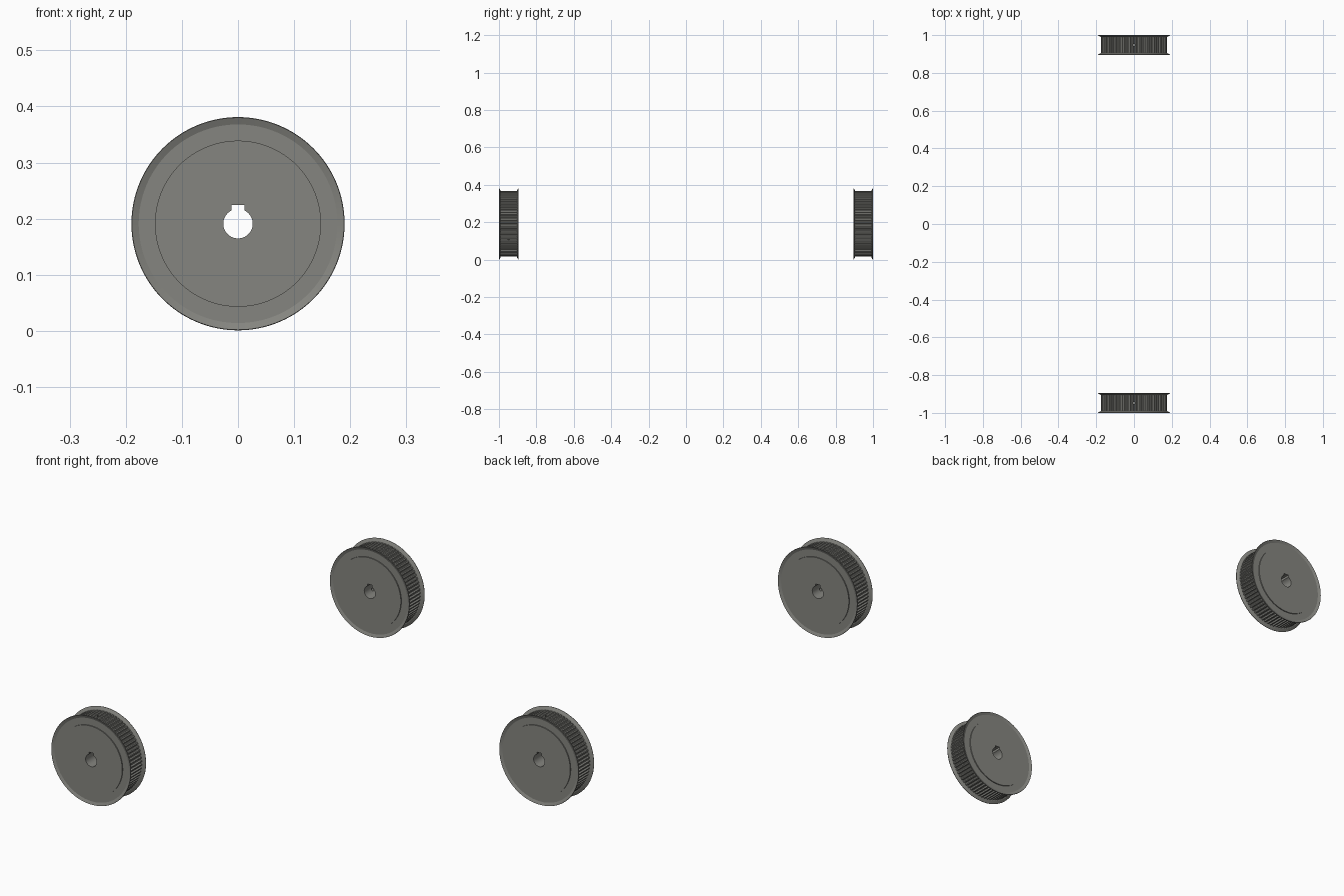
import bpy, bmesh
from math import sin, cos, pi, radians, asin
from mathutils import Matrix, Vector

if "Cube" in bpy.data.objects:
    bpy.data.objects.remove(bpy.data.objects["Cube"])

R_FLANGE, R_TOOTH, R_BOSS, R_BORE = 0.19, 0.175, 0.148, 0.0262
WIDTH, TEETH, DEPTH = 0.105, 72, 0.0068
CZ = R_FLANGE + 0.001

steel = bpy.data.materials.new("dark_steel")
steel.diffuse_color = (0.235, 0.235, 0.215, 1)
steel.use_nodes = True
steel.node_tree.nodes["Principled BSDF"].inputs["Base Color"].default_value = steel.diffuse_color


def to_object(bm, name):
    bmesh.ops.recalc_face_normals(bm, faces=bm.faces)
    me = bpy.data.meshes.new(name)
    bm.to_mesh(me)
    bm.free()
    me.materials.append(steel)
    ob = bpy.data.objects.new(name, me)
    bpy.context.collection.objects.link(ob)
    return ob


def skin(name, loops, cap=True, close=False):
    """Join equal-length point loops with quads."""
    bm = bmesh.new()
    rings = [[bm.verts.new(p) for p in lp] for lp in loops]
    pairs = list(zip(rings, rings[1:])) + ([(rings[-1], rings[0])] if close else [])
    for a, b in pairs:
        n = len(a)
        for i in range(n):
            bm.faces.new((a[i], a[(i + 1) % n], b[(i + 1) % n], b[i]))
    if cap:
        bm.faces.new(rings[0])
        bm.faces.new(rings[-1])
    return to_object(bm, name)


def circle(r, y, n):
    return [(r * cos(2 * pi * i / n), y, r * sin(2 * pi * i / n)) for i in range(n)]


def tooth_polar():
    """Rounded grooves cut into the rim: list of (radius, angle)."""
    pitch = 2 * pi / TEETH
    shape = [(-.34, 0), (-.29, .15), (-.25, .55), (-.15, .88), (0, 1),
             (.15, .88), (.25, .55), (.29, .15), (.34, 0)]
    return [(R_TOOTH - d * DEPTH, (k + f) * pitch)
            for k in range(TEETH) for f, d in shape]


def core(name):
    # toothed band with a plain boss at each end that shows through the flange
    polar = tooth_polar()
    e, t = WIDTH / 2 - 0.001, WIDTH / 2 - 0.009

    def boss(y):
        return [(R_BOSS * cos(a), y, R_BOSS * sin(a)) for r, a in polar]

    def teeth(y):
        return [(r * cos(a), y, r * sin(a)) for r, a in polar]
    return skin(name, [boss(-e), boss(-t), teeth(-t), teeth(t), boss(t), boss(e)])


def bore_cutter():
    # round bore with a square keyway on top
    kw, kt = 0.0112, 0.0335
    half_gap = asin(kw / R_BORE)
    a0, sweep = pi / 2 + half_gap, 2 * pi - 2 * half_gap
    pts = [(R_BORE * cos(a0 + sweep * i / 48), R_BORE * sin(a0 + sweep * i / 48))
           for i in range(49)] + [(kw, kt), (-kw, kt)]
    return skin("bore_cutter", [[(x, y, z) for x, z in pts] for y in (-.1, .1)])


def screw_cutter(angle):
    # radial set-screw hole, from inside the bore out past the teeth
    bm = bmesh.new()
    d = Vector((sin(angle), 0, cos(angle)))
    m = Matrix.Translation(d * 0.11) @ Matrix.Rotation(angle, 4, 'Y')
    bmesh.ops.create_cone(bm, cap_ends=True, segments=20, radius1=.006,
                          radius2=.006, depth=0.18, matrix=m)
    return to_object(bm, "screw_cutter")


def flange(name, side):
    # dished sheet ring, flaring outwards at the rim: (radius, depth from outer face)
    prof = [(R_BOSS, .005), (.177, .005), (R_FLANGE - .001, 0), (R_FLANGE, .0025),
            (.178, .009), (R_BOSS, .009)]
    loops = [circle(r, side * (WIDTH / 2 - d), 128) for r, d in prof]
    return skin(name, loops, cap=False, close=True)


def smooth(ob):
    bpy.ops.object.select_all(action='DESELECT')
    ob.select_set(True)
    bpy.context.view_layer.objects.active = ob
    bpy.ops.object.shade_smooth_by_angle(angle=radians(12))


def cut(ob, cutters):
    for c in cutters:
        m = ob.modifiers.new("cut", 'BOOLEAN')
        m.operation, m.solver, m.object = 'DIFFERENCE', 'EXACT', c
    bpy.context.view_layer.update()
    dg = bpy.context.evaluated_depsgraph_get()
    me = bpy.data.meshes.new_from_object(ob.evaluated_get(dg))
    ob.modifiers.clear()
    ob.data = me
    for c in cutters:
        bpy.data.objects.remove(c)


# one pulley: toothed core with keyed bore and set screws, two flanges
body = core("front_toothed_core")
cut(body, [bore_cutter(), screw_cutter(0), screw_cutter(radians(120))])
parts = [body, flange("front_pulley_outer_flange", -1), flange("front_pulley_inner_flange", 1)]
for p in parts:
    smooth(p)

# place the front pulley and a turned copy at the back
yc = 1 - WIDTH / 2
for p in parts:
    q = p.copy()
    q.name = p.name.replace("front", "back")
    bpy.context.collection.objects.link(q)
    p.location = (0, -yc, CZ)
    q.location = (0, yc, CZ)
    q.rotation_euler = (0, 0, pi)
